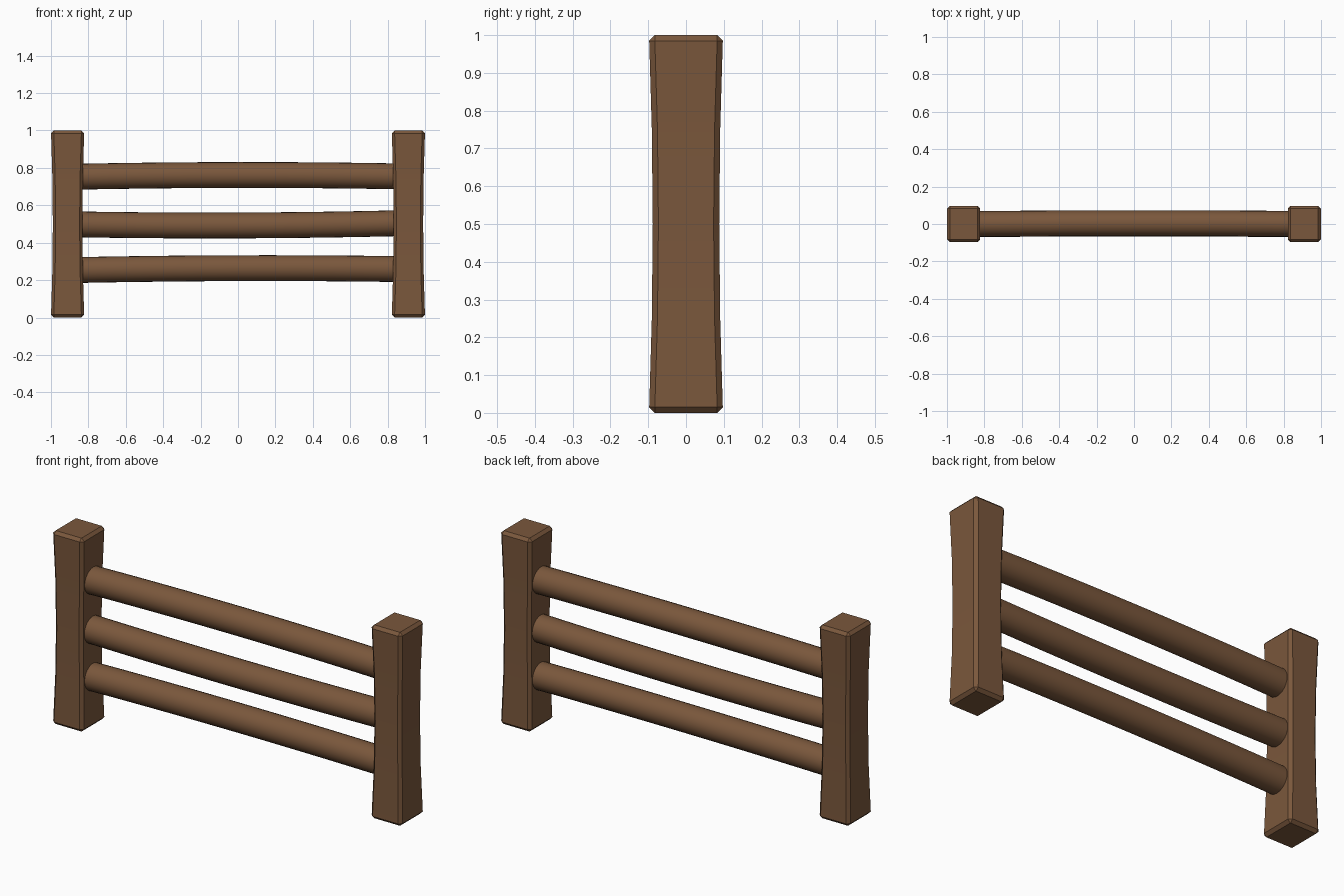
import bpy, bmesh, math
from mathutils import Vector

if "Cube" in bpy.data.objects:
    bpy.data.objects.remove(bpy.data.objects["Cube"])

wood = bpy.data.materials.new("brown wood")
wood.diffuse_color = (0.195, 0.096, 0.045, 1)
wood.use_nodes = True
wood.node_tree.nodes["Principled BSDF"].inputs["Base Color"].default_value = wood.diffuse_color


def skin(name, rings, angle):
    """Join a stack of equal cross-sections into a closed solid."""
    bm = bmesh.new()
    loops = [[bm.verts.new(p) for p in ring] for ring in rings]
    n = len(loops[0])
    for a, b in zip(loops, loops[1:]):
        for i in range(n):
            j = (i + 1) % n
            bm.faces.new((a[i], a[j], b[j], b[i]))
    bm.faces.new(loops[0])
    bm.faces.new(loops[-1])
    bmesh.ops.recalc_face_normals(bm, faces=bm.faces)
    me = bpy.data.meshes.new(name)
    bm.to_mesh(me)
    bm.free()
    me.materials.append(wood)
    ob = bpy.data.objects.new(name, me)
    bpy.context.collection.objects.link(ob)
    bpy.ops.object.select_all(action='DESELECT')
    ob.select_set(True)
    bpy.context.view_layer.objects.active = ob
    bpy.ops.object.shade_smooth_by_angle(angle=math.radians(angle))
    return ob


def post_ring(cx, z, hx, hy, c):
    """Rectangle with chamfered corners."""
    pts = [(hx, c - hy), (hx, hy - c), (hx - c, hy), (c - hx, hy),
           (-hx, hy - c), (-hx, c - hy), (c - hx, -hy), (hx - c, -hy)]
    return [Vector((cx + x, y, z)) for x, y in pts]


# Chamfered posts with a slight waist
B = 0.015
for side, cx in (("left", -0.911), ("right", 0.911)):
    rings = [post_ring(cx, 0, 0.089 - B, 0.098 - B, 0.001)]
    for z in (B, 0.25, 0.5, 0.75, 1 - B):
        w = 0.010 * (1 - (2 * z - 1) ** 2)
        rings.append(post_ring(cx, z, 0.089 - w, 0.098 - w, B))
    rings.append(post_ring(cx, 1, 0.089 - B, 0.098 - B, 0.001))
    skin(side + "_post", rings, 20)


# Round rails, each gently bowed: height, bow in z, bow in y, bow position
def rail(name, z0, bow, bow_y, peak):
    rings = []
    for k in range(11):
        x = -0.85 + 0.17 * k
        t = 1 - ((x - peak) / (0.85 + abs(peak))) ** 2
        rings.append([Vector((x, bow_y * t + 0.069 * math.cos(a),
                              z0 + bow * t + 0.069 * math.sin(a)))
                      for a in (math.tau * i / 24 for i in range(24))])
    skin(name, rings, 40)


rail("top_rail", 0.753, 0.009, 0.004, 0.05)
rail("middle_rail", 0.504, -0.012, 0.002, -0.15)
rail("bottom_rail", 0.254, 0.010, 0.002, 0.15)
